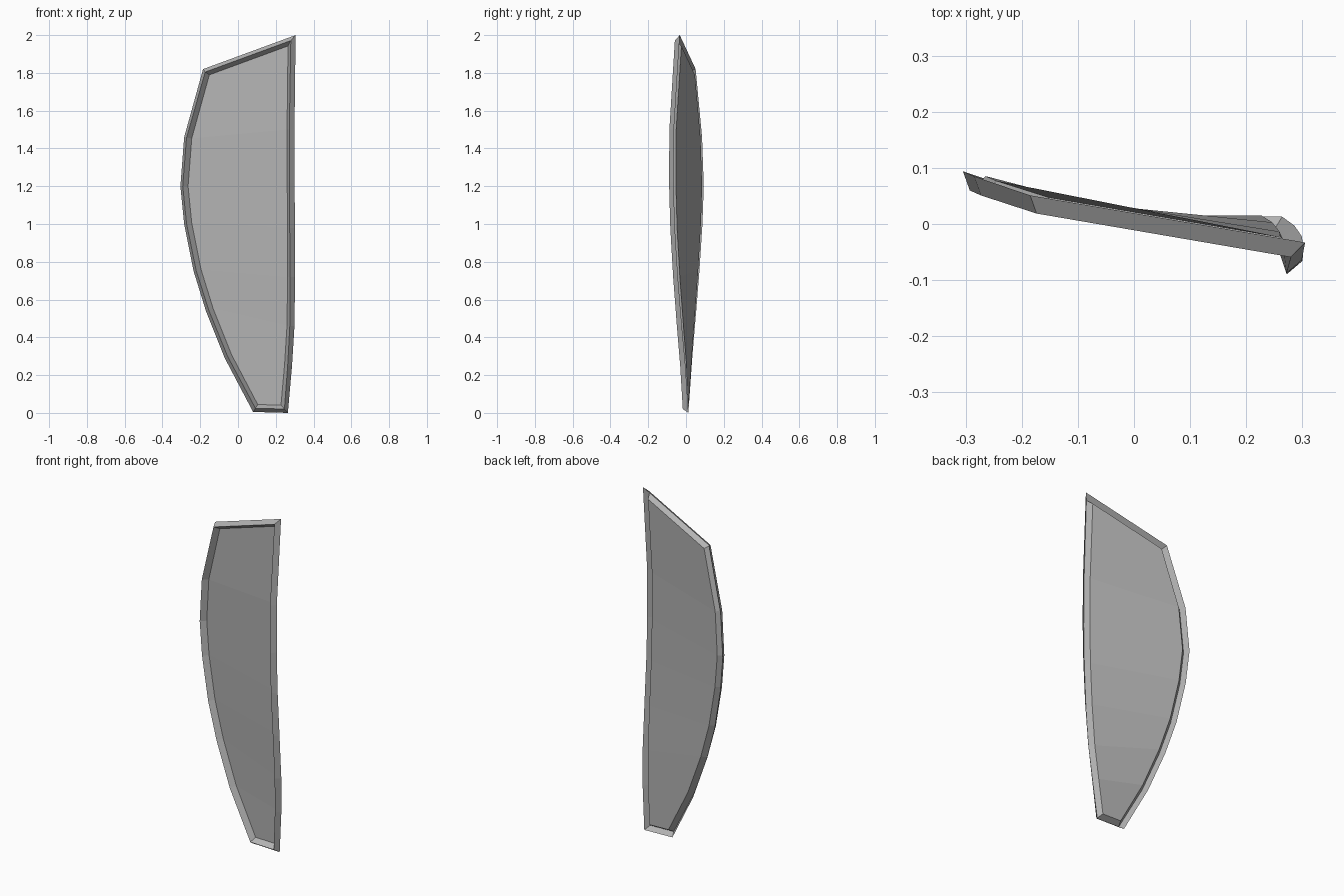
import bpy, bmesh
from mathutils import Vector

if "Cube" in bpy.data.objects:
    bpy.data.objects.remove(bpy.data.objects["Cube"])

# Paired outline stations, root to tip: left (x, y, z), right (x, y, z)
rows = [
    ((0.08, 0.013, 0.005), (0.264, 0.013, 0.0)),
    ((-0.07, 0.033, 0.29), (0.286, -0.003, 0.25)),
    ((-0.17, 0.054, 0.54), (0.299, -0.022, 0.46)),
    ((-0.235, 0.071, 0.75), (0.302, -0.043, 0.72)),
    ((-0.285, 0.087, 1.00), (0.301, -0.059, 0.98)),
    ((-0.305, 0.094, 1.20), (0.300, -0.066, 1.22)),
    ((-0.285, 0.085, 1.46), (0.299, -0.064, 1.50)),
    ((-0.185, 0.051, 1.82), (0.305, -0.033, 2.00)),
]
n = len(rows)
outline = [Vector(r[0]) for r in rows] + [Vector(r[1]) for r in reversed(rows)]
slopes = [(r[1][1] - r[0][1]) / (r[1][0] - r[0][0]) for r in rows]
slopes += slopes[::-1]
count = len(outline)


def rim_point(i, inset, depth):
    """Mitred inset of the outline, pushed forward along the local normal."""
    a, p, b = outline[i - 1], outline[i], outline[(i + 1) % count]
    e1 = Vector((p.x - a.x, p.z - a.z)).normalized()
    e2 = Vector((b.x - p.x, b.z - p.z)).normalized()
    n1, n2 = Vector((e1.y, -e1.x)), Vector((e2.y, -e2.x))
    move = (n1 + n2) * (inset / (1 + n1.dot(n2)))
    m = slopes[i]
    front = Vector((m, -1, 0)).normalized()
    return p + Vector((move.x, m * move.x, move.y)) + front * depth


# Thin sheet folded into a V rim: ridge on the front, groove on the back
section = [(0.040, -0.002), (0.020, 0.030), (0, 0)]
bm = bmesh.new()
loops = [[bm.verts.new(rim_point(i, *s)) for i in range(count)] for s in section]
for la, lb in zip(loops, loops[1:]):
    for i in range(count):
        j = (i + 1) % count
        bm.faces.new((la[i], lb[i], lb[j], la[j]))

# Twisted panel inside the rim
inner = loops[0]
for i in range(n - 1):
    bm.faces.new((inner[i], inner[i + 1], inner[count - 2 - i], inner[count - 1 - i]))

# Make every face look forward
bmesh.ops.recalc_face_normals(bm, faces=bm.faces[:])
if sum(f.normal.y * f.calc_area() for f in bm.faces) > 0:
    bmesh.ops.reverse_faces(bm, faces=bm.faces[:])
mesh = bpy.data.meshes.new("rimmed_blade")
bm.to_mesh(mesh)
bm.free()
blade = bpy.data.objects.new("rimmed_blade", mesh)
bpy.context.collection.objects.link(blade)

# Dark grey surface
grey = bpy.data.materials.new("dark_grey")
grey.diffuse_color = (0.45, 0.45, 0.45, 1)
grey.use_nodes = True
grey.node_tree.nodes["Principled BSDF"].inputs["Base Color"].default_value = grey.diffuse_color
mesh.materials.append(grey)
